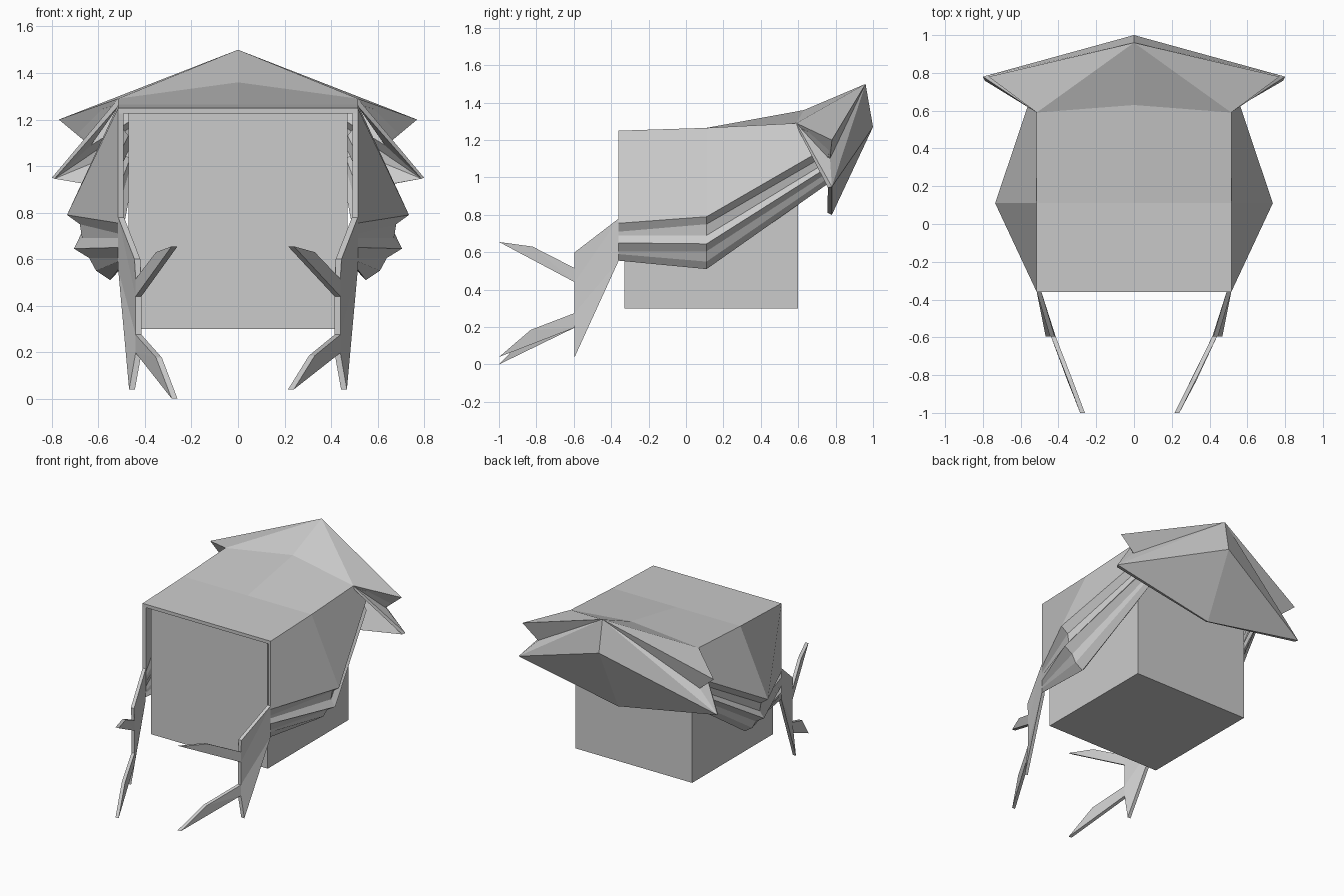
import bpy, bmesh
from mathutils import Vector

if "Cube" in bpy.data.objects:
    bpy.data.objects.remove(bpy.data.objects["Cube"])

CENTRE = Vector((0, 0.1, 0.9))


def make_object(name, verts, faces):
    """Mesh with consistent normals facing away from the head."""
    bm = bmesh.new()
    vs = [bm.verts.new(v) for v in verts]
    for f in faces:
        bm.faces.new([vs[i] for i in f])
    bmesh.ops.recalc_face_normals(bm, faces=bm.faces)
    out = sum(f.normal.dot(f.calc_center_median() - CENTRE) * f.calc_area() for f in bm.faces)
    if out < 0:
        bmesh.ops.reverse_faces(bm, faces=bm.faces)
    me = bpy.data.meshes.new(name)
    bm.to_mesh(me)
    bm.free()
    ob = bpy.data.objects.new(name, me)
    bpy.context.collection.objects.link(ob)
    return ob


def mirrored_shell(name, verts, faces, thickness=0.025):
    """Right-hand sheet, mirrored over x and thickened inward."""
    ob = make_object(name, verts, faces)
    ob.modifiers.new("Mirror", 'MIRROR')
    s = ob.modifiers.new("Solidify", 'SOLIDIFY')
    s.thickness = thickness
    s.offset = -1
    return ob


# head block
bpy.ops.mesh.primitive_cube_add(size=1, location=(0, 0.135, 0.765))
head = bpy.context.object
head.name = "head"
head.scale = (0.94, 0.93, 0.93)

# crown, back flap and the two spikes on each side
corner, peak = (0.515, 0.59, 1.29), (0, 0.96, 1.5)
crown = [
    (0, -0.36, 1.25), (0.515, -0.36, 1.25),      # 0 1 front edge
    (0, 0.11, 1.265), (0.515, 0.11, 1.265),      # 2 3 middle
    (0, 0.63, 1.36), corner, peak,               # 4 5 6
    (0.77, 0.78, 1.20), (0.65, 0.77, 1.10),      # 7 8 upper spike, notch
    (0.80, 0.78, 0.95),                          # 9 lower spike
    (0, 1.0, 1.27), (0, 0.78, 0.80),             # 10 11 back ridge, back tip
]
mirrored_shell("hair_crown", crown, [
    (0, 1, 3, 2), (2, 3, 5, 4), (4, 5, 6), (5, 7, 6), (6, 7, 8), (6, 8, 9),
    (5, 8, 7), (5, 9, 8), (6, 9, 10), (10, 9, 11)])

# pleated side hair: sections at the front, the bulge and the rear
front = [(0.515, -0.36, z) for z in (1.25, 0.755, 0.71, 0.69, 0.65, 0.605, 0.59, 0.555)]
bulge = [(x, 0.11, z) for x, z in (
    (0.515, 1.265), (0.735, 0.79), (0.68, 0.75), (0.67, 0.69),
    (0.705, 0.645), (0.64, 0.605), (0.61, 0.55), (0.55, 0.51))]
rear = [corner] + [(x, 0.75, z) for x, z in (
    (0.52, 1.16), (0.49, 1.12), (0.49, 1.08),
    (0.51, 1.05), (0.48, 1.02), (0.48, 0.99), (0.46, 0.96))]
n = len(front)
strips = [(c * n + i, c * n + i + 1, (c + 1) * n + i + 1, (c + 1) * n + i)
          for c in range(2) for i in range(n - 1)]
mirrored_shell("side_hair", front + bulge + rear, strips)


# front locks: flat panel with a downward point and two forward prongs
def front_lock(name, side, tip_x, tip_z):
    w = 0.025
    outline = [  # outer x, y, z
        (0.515, -0.36, 0.78), (0.445, -0.595, 0.60), (0.44, -0.595, 0.515),
        (0.44, -0.595, 0.44), (0.44, -0.595, 0.275), (0.44, -0.595, 0.197),
        (0.468, -0.595, 0.04), (0.515, -0.36, 0.555)]
    mid_x = (0.44 + tip_x) / 2
    up = [(mid_x - 0.01, -0.82, 0.63), (tip_x, -1.0, 0.655)]
    low = [(mid_x - 0.01, -0.83, 0.18 + (tip_z - 0.04) * 0.2 + 0.005), (tip_x, -1.0, tip_z)]
    pts = outline + up + low
    m = len(pts)
    verts = [(side * x, y, z) for x, y, z in pts] + [(side * (x - w), y, z) for x, y, z in pts]
    flats = [(0, 1, 2, 3), (0, 3, 4, 7), (4, 5, 6, 7),
             (2, 8, 3), (8, 9, 3), (4, 10, 5), (10, 11, 5)]
    loop = [0, 1, 2, 8, 9, 3, 4, 10, 11, 5, 6, 7]
    rim = [(a, b, b + m, a + m) for a, b in zip(loop, loop[1:] + loop[:1])]
    inner = [tuple(i + m for i in reversed(f)) for f in flats]
    make_object(name, verts, flats + inner + rim)
    bm = bmesh.new()
    me = bpy.data.objects[name].data
    bm.from_mesh(me)
    bmesh.ops.recalc_face_normals(bm, faces=bm.faces)
    bm.to_mesh(me)
    bm.free()


front_lock("front_lock_right", 1, 0.24, 0.04)
front_lock("front_lock_left", -1, 0.285, 0.0)
